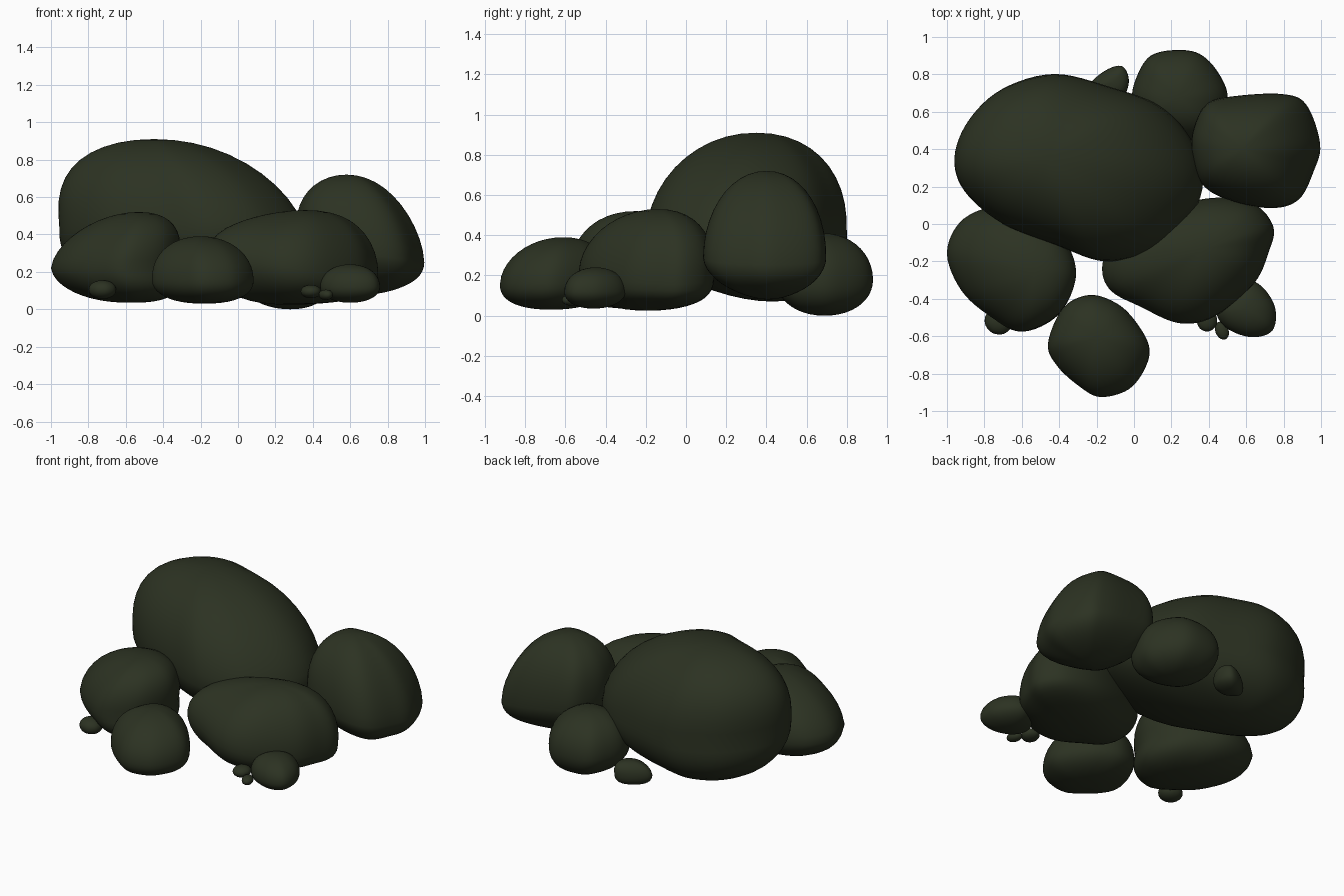
import bpy
import bmesh
import math
from mathutils import Vector

cube = bpy.data.objects.get("Cube")
if cube:
    bpy.data.objects.remove(cube, do_unlink=True)

# One dark mossy stone colour
stone = bpy.data.materials.new("dark_moss_stone")
stone.use_nodes = True
moss = (0.025, 0.032, 0.016, 1)
stone.diffuse_color = moss
shader = next(n for n in stone.node_tree.nodes if n.type == "BSDF_PRINCIPLED")
shader.inputs["Base Color"].default_value = moss
shader.inputs["Roughness"].default_value = 0.9


def smooth_loop(points, steps=6):
    """Closed Catmull-Rom curve through the plan outline."""
    pts = [Vector(p) for p in points]
    count = len(pts)
    loop = []
    for i in range(count):
        a, b, c, d = (pts[(i + k) % count] for k in (-1, 0, 1, 2))
        for step in range(steps):
            t = step / steps
            loop.append(b + (c - a) * t / 2
                        + (a * 2 - b * 5 + c * 4 - d) * t ** 2 / 2
                        + (b * 3 - a - c * 3 + d) * t ** 3 / 2)
    return loop


def boulder(name, outline, apex, foot, low, mid, high,
            tilt=0.0, crown=2.1, base=2.1, rings=22):
    """Rounded stone: plan outline at its widest, shrinking to an apex and a foot.
    Crown and base set how full the upper and lower halves are."""
    loop = smooth_loop(outline)
    xs, ys = [p.x for p in loop], [p.y for p in loop]
    centre = Vector(((min(xs) + max(xs)) / 2, (min(ys) + max(ys)) / 2))
    lean_up, lean_down = Vector(apex) - centre, Vector(foot) - centre
    bm = bmesh.new()

    def place(offset, size, s):
        # Leaning eases in so that the widest outline stays the silhouette
        lean = (lean_up if s > 0 else lean_down) * abs(s) ** 1.4
        spot = centre + offset * size + lean
        z = mid + s * ((high - mid) if s > 0 else (mid - low))
        return bm.verts.new((spot.x, spot.y, z + tilt * offset.x * size * (1 - s * s)))

    layers = []
    for r in range(1, rings):
        angle = math.pi * (r / rings - 0.5)
        power = crown if angle > 0 else base
        size = math.cos(angle) ** (2 / power)
        s = math.copysign(abs(math.sin(angle)) ** (2 / power), angle)
        layers.append([place(p - centre, size, s) for p in loop])
    for lower, upper in zip(layers, layers[1:]):
        for i in range(len(loop)):
            bm.faces.new((lower[i - 1], lower[i], upper[i], upper[i - 1]))
    for layer, s in ((layers[0], -1), (layers[-1], 1)):
        pole = place(Vector((0, 0)), 0, s)
        for i in range(len(loop)):
            bm.faces.new((layer[i - 1], layer[i], pole))
    bmesh.ops.recalc_face_normals(bm, faces=bm.faces)
    for face in bm.faces:
        face.smooth = True
    mesh = bpy.data.meshes.new(name)
    bm.to_mesh(mesh)
    bm.free()
    mesh.materials.append(stone)
    obj = bpy.data.objects.new(name, mesh)
    bpy.context.collection.objects.link(obj)


def pebble(name, x, y, wide, deep, low, high, turn=0.0):
    """Small oval stone turned about the vertical."""
    ring = []
    for k in range(8):
        a = k * math.pi / 4
        u, v = wide * math.cos(a), deep * math.sin(a)
        ring.append((x + u * math.cos(turn) - v * math.sin(turn),
                     y + u * math.sin(turn) + v * math.cos(turn)))
    boulder(name, ring, (x, y), (x, y), low, (low + high) / 2, high, rings=12)


# Large boulders
boulder("main_boulder",
        [(-.955, .35), (-.9, .17), (-.7, 0), (-.4, -.12), (-.15, -.2), (.12, -.14),
         (.31, .05), (.37, .25), (.3, .46), (.14, .63), (-.12, .73), (-.42, .8),
         (-.7, .72), (-.88, .55)],
        (-.45, .35), (-.42, .43), .07, .4, .91, tilt=-.05, base=1.9)
boulder("left_boulder",
        [(-1, -.16), (-.92, -.36), (-.76, -.5), (-.6, -.575), (-.41, -.48),
         (-.32, -.26), (-.41, -.04), (-.6, .08), (-.77, .09), (-.93, .01)],
        (-.53, -.25), (-.57, -.27), .035, .22, .52, base=2.4)
boulder("front_boulder",
        [(-.46, -.64), (-.41, -.76), (-.29, -.87), (-.18, -.925), (-.03, -.885),
         (.06, -.77), (.08, -.65), (0, -.51), (-.1, -.42), (-.24, -.38), (-.38, -.45)],
        (-.2, -.61), (-.18, -.67), .03, .16, .39, base=2.3)
boulder("centre_boulder",
        [(-.17, -.25), (-.12, -.36), (.03, -.44), (.24, -.53), (.43, -.495),
         (.64, -.32), (.72, -.15), (.745, -.02), (.65, .1), (.47, .14), (.27, .11),
         (.03, .01), (-.13, -.12)],
        (.36, -.14), (.28, -.19), .025, .22, .53, tilt=-.14, base=2.3)
boulder("right_boulder",
        [(.31, .4), (.36, .22), (.5, .13), (.73, .085), (.88, .13), (.96, .28),
         (.995, .43), (.92, .64), (.79, .695), (.55, .685), (.4, .65), (.33, .54)],
        (.58, .4), (.7, .41), .08, .3, .72, tilt=-.14, crown=2.05, base=1.75)
boulder("back_boulder",
        [(-.01, .67), (.05, .53), (.25, .45), (.43, .49), (.5, .67), (.45, .81),
         (.35, .91), (.22, .93), (.09, .9), (.02, .8)],
        (.23, .68), (.28, .69), 0, .18, .41)

# Small stones around the edge
boulder("small_front_stone",
        [(.44, -.47), (.5, -.56), (.63, -.605), (.74, -.57), (.755, -.45),
         (.69, -.34), (.6, -.3), (.49, -.36)],
        (.6, -.45), (.6, -.46), .035, .12, .24)
boulder("small_back_stone",
        [(-.25, .72), (-.16, .65), (-.06, .68), (-.03, .77), (-.07, .845), (-.17, .81)],
        (-.11, .76), (-.14, .75), .035, .1, .185, crown=2.3, base=2.3, rings=14)
pebble("left_pebble", -.725, -.52, .075, .07, .055, .155, -.5)
pebble("front_pebble", .39, -.515, .055, .06, .06, .13)
pebble("tiny_pebble", .47, -.57, .035, .05, .05, .105, .4)
